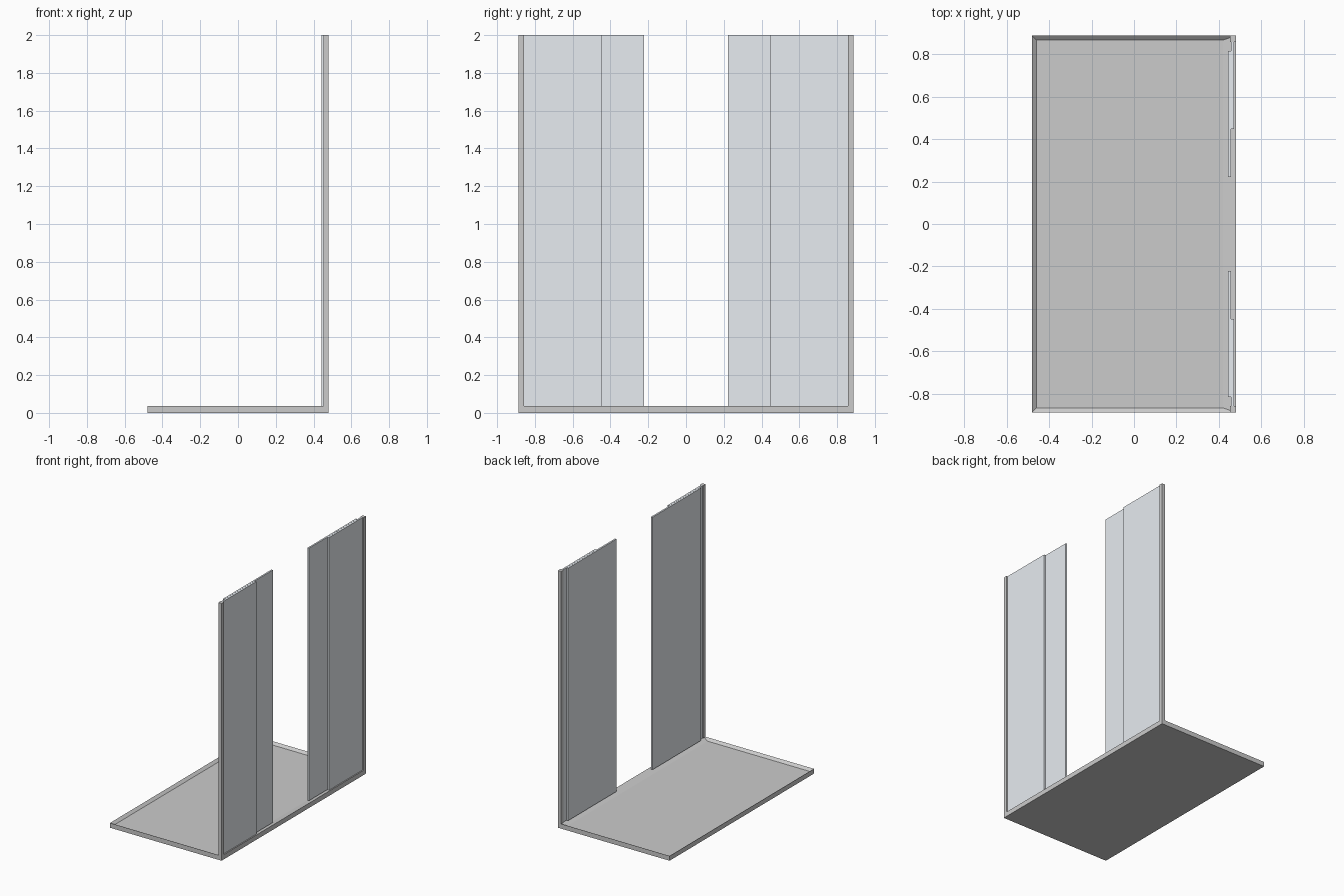
import bpy, bmesh

if "Cube" in bpy.data.objects:
    bpy.data.objects.remove(bpy.data.objects["Cube"])

X, Y, H = 0.48, 0.887, 2.0      # half width, half length, height
TRAY = 0.037                    # tray thickness

glass = bpy.data.materials.new("pale_glass")
glass.diffuse_color = (0.80, 0.84, 0.88, 1)
glass.use_nodes = True
glass.node_tree.nodes["Principled BSDF"].inputs["Base Color"].default_value = glass.diffuse_color


def box(name, x0, x1, y0, y1, z0, z1, mat=None):
    bm = bmesh.new()
    bmesh.ops.create_cube(bm, size=1)
    for v in bm.verts:
        v.co = ((x0 + x1) / 2 + v.co.x * (x1 - x0),
                (y0 + y1) / 2 + v.co.y * (y1 - y0),
                (z0 + z1) / 2 + v.co.z * (z1 - z0))
    mesh = bpy.data.meshes.new(name)
    bm.to_mesh(mesh)
    bm.free()
    obj = bpy.data.objects.new(name, mesh)
    bpy.context.collection.objects.link(obj)
    if mat:
        mesh.materials.append(mat)
    return obj


# Shower tray: top face inset and pushed down to leave a raised rim
tray = box("shower_tray", -X, X, -Y, Y, 0, TRAY)
bm = bmesh.new()
bm.from_mesh(tray.data)
top = max(bm.faces, key=lambda f: f.calc_center_median().z)
bmesh.ops.inset_region(bm, faces=[top], thickness=0.03)
for v in top.verts:
    if v.co.x > 0:
        v.co.x = 0.42           # wider rim under the doors
    v.co.z -= 0.018
bm.to_mesh(tray.data)
bm.free()

# Wall posts, fixed panes and sliding doors on both ends
for side, s in (("front", -1), ("back", 1)):
    def part(name, x0, x1, ya, yb, mat=None):
        y0, y1 = sorted((s * ya, s * yb))
        box(f"{side}_{name}", x0, x1, y0, y1, TRAY, H, mat)

    part("wall_post", 0.452, X, 0.857, Y)
    part("fixed_pane", 0.457, 0.471, 0.446, 0.857, glass)
    part("sliding_door", 0.443, 0.456, 0.222, 0.815, glass)
